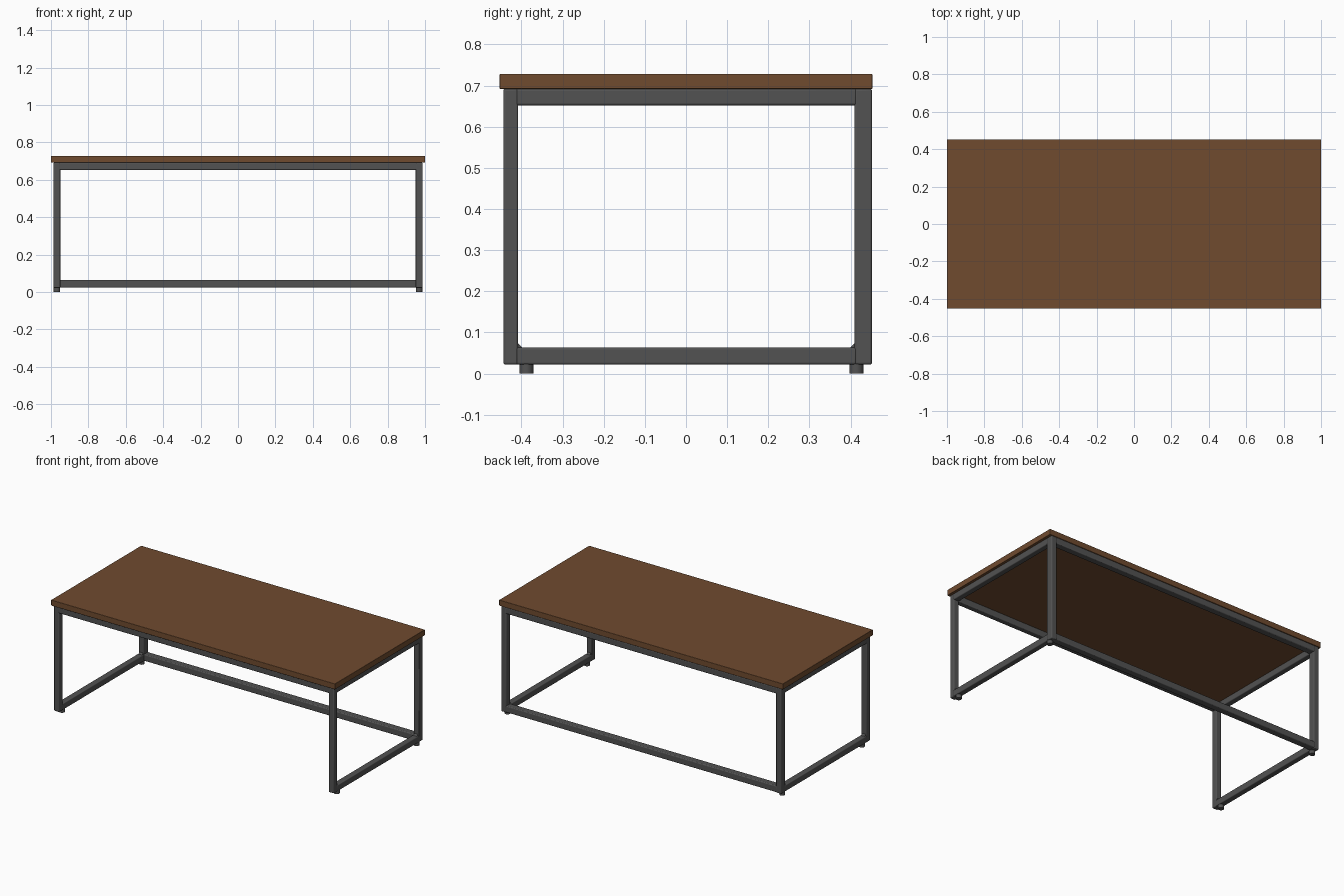
import bpy, bmesh

if "Cube" in bpy.data.objects:
    bpy.data.objects.remove(bpy.data.objects["Cube"])


def material(name, color):
    m = bpy.data.materials.new(name)
    m.use_nodes = True
    m.diffuse_color = color
    m.node_tree.nodes["Principled BSDF"].inputs["Base Color"].default_value = color
    return m


wood = material("brown wood", (0.16, 0.07, 0.028, 1))
steel = material("dark grey steel", (0.085, 0.085, 0.085, 1))


def finish(bm, name, mat, bevel=0):
    mesh = bpy.data.meshes.new(name)
    bm.to_mesh(mesh)
    bm.free()
    mesh.materials.append(mat)
    obj = bpy.data.objects.new(name, mesh)
    bpy.context.collection.objects.link(obj)
    if bevel:
        mod = obj.modifiers.new("rounded edges", "BEVEL")
        mod.width, mod.segments = bevel, 3
    bpy.ops.object.select_all(action="DESELECT")
    obj.select_set(True)
    bpy.context.view_layer.objects.active = obj
    bpy.ops.object.shade_smooth_by_angle()
    return obj


def box(name, mat, xs, ys, zs, bevel=0.005):
    bm = bmesh.new()
    bmesh.ops.create_cube(bm, size=1)
    for v in bm.verts:
        v.co = [r[0] if c < 0 else r[1] for c, r in zip(v.co, (xs, ys, zs))]
    return finish(bm, name, mat, bevel)


def foot(name, x, y):
    bm = bmesh.new()
    bmesh.ops.create_cone(bm, cap_ends=True, segments=24,
                          radius1=0.017, radius2=0.017, depth=0.03)
    bmesh.ops.translate(bm, vec=(x, y, 0.015), verts=bm.verts)
    finish(bm, name, steel, 0.001)


def weld(name, x, y, toward):
    # small triangular fillet between a leg and the floor bar
    bm = bmesh.new()
    z, s = FLOOR_BAR[1] - 0.002, 0.012
    tri = [bm.verts.new((x - 0.012, y + dy * toward, z + dz))
           for dy, dz in ((0, 0), (s, 0), (0, s))]
    face = bm.faces.new(tri)
    ext = bmesh.ops.extrude_face_region(bm, geom=[face])
    bmesh.ops.translate(bm, vec=(0.024, 0, 0),
                        verts=[v for v in ext["geom"] if isinstance(v, bmesh.types.BMVert)])
    bmesh.ops.recalc_face_normals(bm, faces=bm.faces)
    finish(bm, name, steel)


TOP_BAR = (0.652, 0.692)
FLOOR_BAR = (0.022, 0.063)
FRONT = (-0.444, -0.408)
BACK = (0.409, 0.452)
INNER, OUTER = 0.95, 0.987

# Table top
box("table_top", wood, (-1, 1), (-0.453, 0.453), (0.692, 0.728), 0.002)

# End frames with feet
for side, s in (("left", 1), ("right", -1)):
    xs = sorted((s * INNER, s * OUTER))
    middle = s * (INNER + OUTER) / 2
    for end, ys in (("front", FRONT), ("back", BACK)):
        box(f"{end}_{side}_leg", steel, xs, ys, (FLOOR_BAR[0], TOP_BAR[1]))
    span = (FRONT[1] - 0.006, BACK[0] + 0.006)
    box(f"{side}_top_bar", steel, xs, span, TOP_BAR)
    box(f"{side}_floor_bar", steel, xs, span, FLOOR_BAR)
    foot(f"front_{side}_foot", middle, -0.388)
    foot(f"back_{side}_foot", middle, 0.414)
    weld(f"front_{side}_weld", middle, FRONT[1], 1)
    weld(f"back_{side}_weld", middle, BACK[0], -1)

# Long rails
reach = (-INNER - 0.006, INNER + 0.006)
box("front_top_rail", steel, reach, FRONT, TOP_BAR)
box("back_top_rail", steel, reach, BACK, TOP_BAR)
box("back_floor_rail", steel, reach, BACK, (0.024, 0.065))
